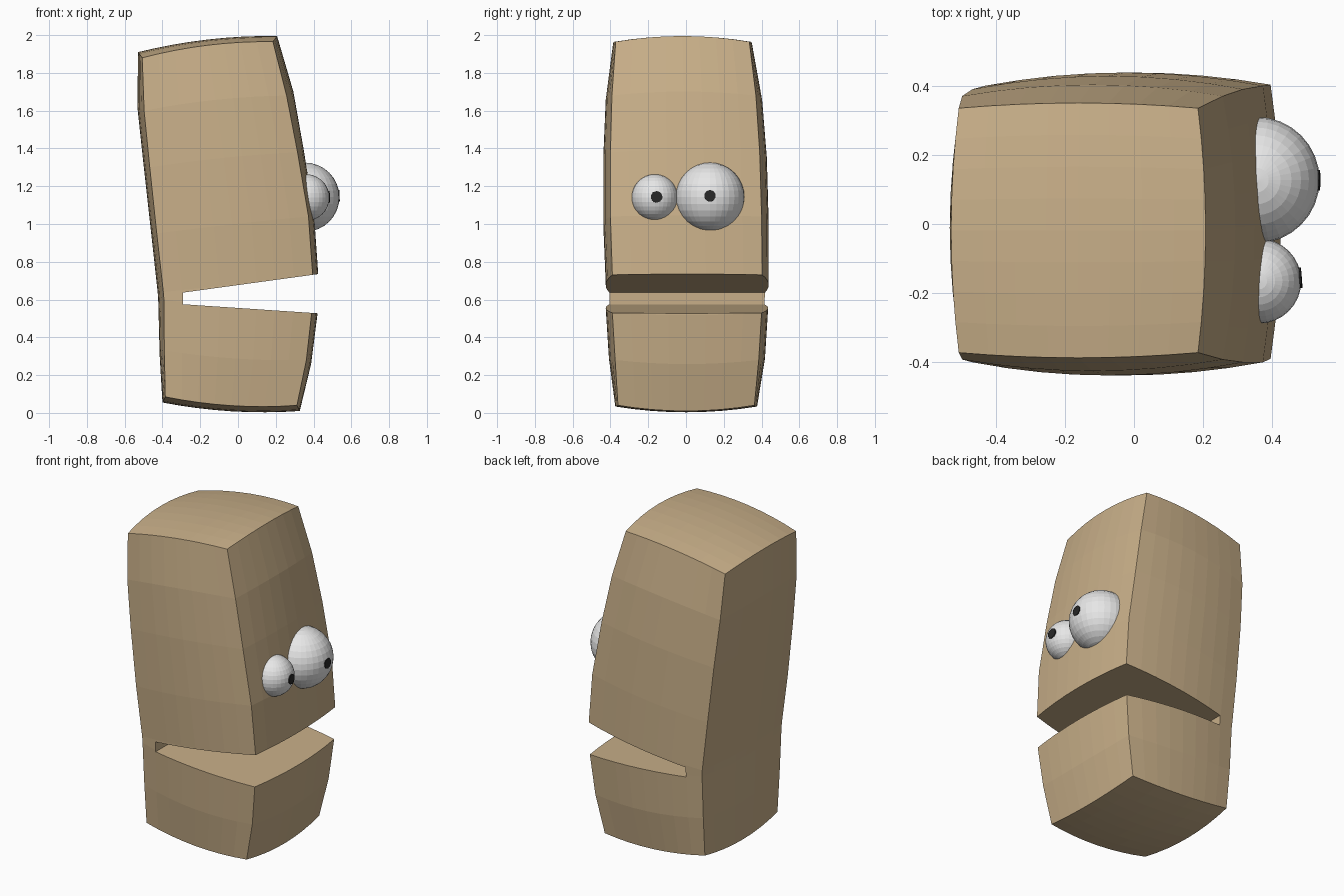
import bpy, bmesh, math
from mathutils import Vector

if "Cube" in bpy.data.objects:
    bpy.data.objects.remove(bpy.data.objects["Cube"])


def material(name, rgb):
    m = bpy.data.materials.new(name)
    m.diffuse_color = (*rgb, 1)
    m.use_nodes = True
    m.node_tree.nodes["Principled BSDF"].inputs["Base Color"].default_value = m.diffuse_color
    return m


TAN = material("tan stone", (0.58, 0.43, 0.25))
WHITE = material("eye white", (0.80, 0.80, 0.80))
BLACK = material("pupil black", (0.02, 0.02, 0.02))


def make_object(name, bm, mat):
    bmesh.ops.recalc_face_normals(bm, faces=bm.faces)
    mesh = bpy.data.meshes.new(name)
    bm.to_mesh(mesh)
    bm.free()
    ob = bpy.data.objects.new(name, mesh)
    bpy.context.collection.objects.link(ob)
    mesh.materials.append(mat)
    return ob


# Head: bulged, bent block lofted through levels of four corners
# back z, back x, front z, front x, y min, y max, x bulge, y bulge
LEVELS = [
    (0.085, -0.385, 0.040, 0.312, -0.360, 0.362, 0.015, 0.015),
    (0.330, -0.390, 0.280, 0.362, -0.375, 0.385, 0.025, 0.033),
    (0.600, -0.392, 0.530, 0.390, -0.390, 0.400, 0.030, 0.035),
    (0.640, -0.395, 0.735, 0.395, -0.390, 0.403, 0.030, 0.035),
    (0.950, -0.430, 1.040, 0.373, -0.400, 0.400, 0.030, 0.038),
    (1.300, -0.467, 1.380, 0.315, -0.400, 0.390, 0.033, 0.038),
    (1.600, -0.497, 1.680, 0.257, -0.392, 0.370, 0.036, 0.033),
    (1.880, -0.507, 1.965, 0.185, -0.372, 0.335, 0.022, 0.015),
]
N = 8
top = len(LEVELS) - 1


def head_point(k, i, j):
    zb, xb, zf, xf, y0, y1, bx, by = LEVELS[k]
    s, t = i / N, j / N
    u, v = 2 * s - 1, 2 * t - 1
    cap = 2 * k / top - 1
    return Vector((
        xb + (xf - xb) * s + u * bx * (1 - v * v),
        y0 + (y1 - y0) * t + v * by * (1 - u * u),
        zb + (zf - zb) * s + cap * (0.024 * (1 - u * u) + 0.030 * (1 - v * v))))


bm = bmesh.new()
grid = {}
for k in range(top + 1):
    for i in range(N + 1):
        for j in range(N + 1):
            if k in (0, top) or i in (0, N) or j in (0, N):
                grid[k, i, j] = bm.verts.new(head_point(k, i, j))
for k in (0, top):
    for i in range(N):
        for j in range(N):
            bm.faces.new([grid[k, i + a, j + b] for a, b in ((0, 0), (1, 0), (1, 1), (0, 1))])
for k in range(top):
    for e in (0, N):
        for i in range(N):
            bm.faces.new([grid[k, e, i], grid[k, e, i + 1], grid[k + 1, e, i + 1], grid[k + 1, e, i]])
            bm.faces.new([grid[k, i, e], grid[k, i + 1, e], grid[k + 1, i + 1, e], grid[k + 1, i, e]])
head = make_object("head", bm, TAN)

# Mouth: wedge cut open to the front
bm = bmesh.new()
profile = [(-0.29, 0.575), (0.425, 0.527), (0.7, 0.51), (0.7, 0.775), (0.425, 0.735), (-0.29, 0.637)]
rings = [[bm.verts.new((x, y, z)) for x, z in profile] for y in (-0.7, 0.7)]
bm.faces.new(rings[0])
bm.faces.new(rings[1])
for a in range(len(profile)):
    b = (a + 1) % len(profile)
    bm.faces.new([rings[0][a], rings[0][b], rings[1][b], rings[1][a]])
cutter = make_object("mouth_cutter", bm, TAN)
cutter.hide_render = True
mod = head.modifiers.new("mouth", 'BOOLEAN')
mod.operation = 'DIFFERENCE'
mod.solver = 'EXACT'
mod.object = cutter
bpy.context.view_layer.objects.active = head
bpy.ops.object.modifier_apply(modifier=mod.name)
bpy.data.objects.remove(cutter)


# Eyes: white balls with thin pupil discs
def eye(name, centre, radius, look):
    centre, look = Vector(centre), Vector(look).normalized()
    bm = bmesh.new()
    bmesh.ops.create_uvsphere(bm, u_segments=32, v_segments=16, radius=radius)
    bmesh.ops.translate(bm, verts=bm.verts, vec=centre)
    make_object(name, bm, WHITE)
    bm = bmesh.new()
    bmesh.ops.create_cone(bm, cap_ends=True, segments=10, radius1=0.031, radius2=0.031, depth=0.008)
    rot = look.to_track_quat('Z', 'Y').to_matrix()
    bmesh.ops.rotate(bm, verts=bm.verts, matrix=rot)
    bmesh.ops.translate(bm, verts=bm.verts, vec=centre + look * (radius - 0.003))
    make_object(name + "_pupil", bm, BLACK)


eye("large_eye", (0.354, 0.127, 1.142), 0.183, (1, 0, 0.04))
eye("small_eye", (0.361, -0.165, 1.140), 0.123, (1, 0.08, 0.03))
